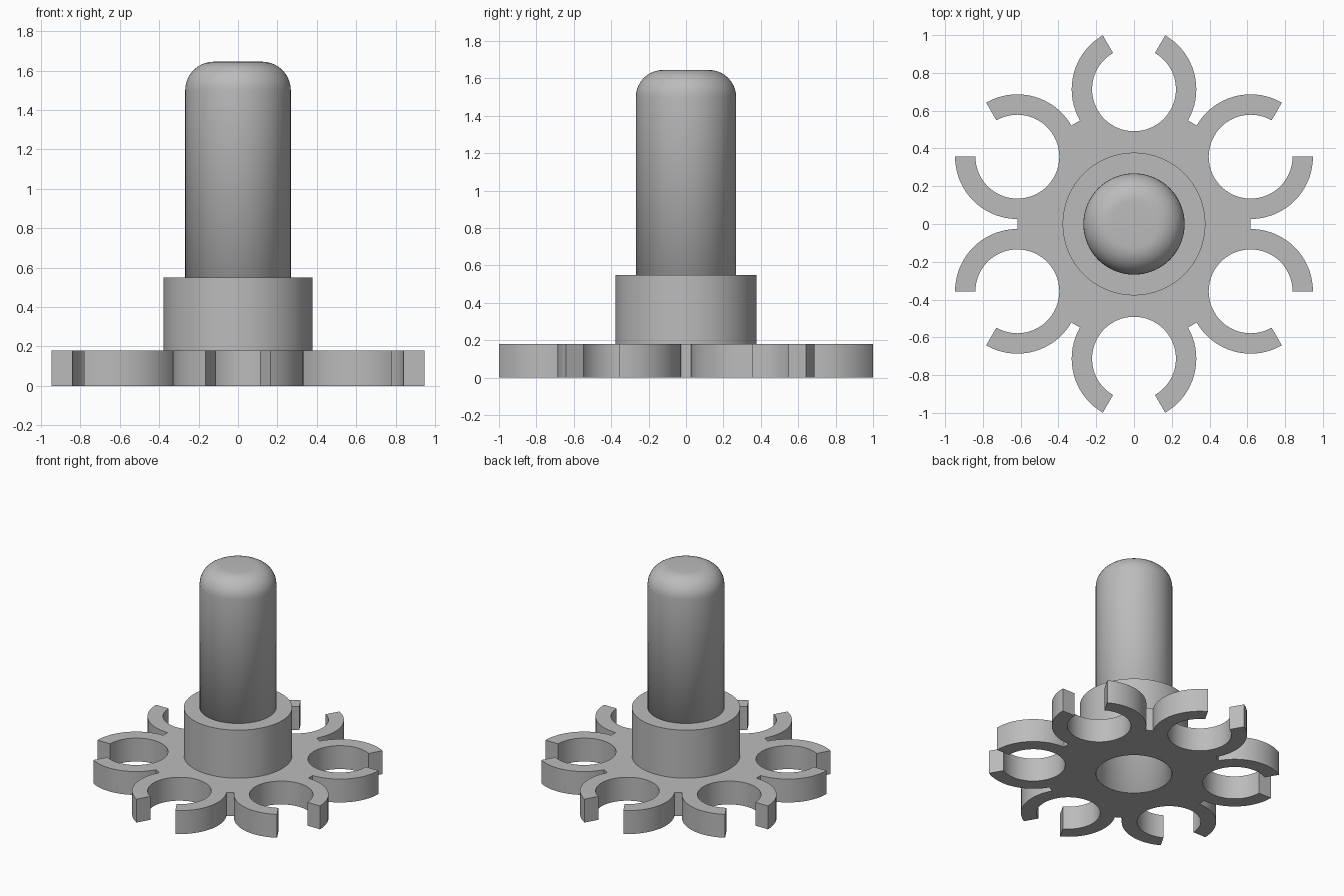
import bpy, bmesh
from math import sin, cos, radians, pi
from mathutils import Matrix, Vector

cube = bpy.data.objects.get("Cube")
if cube:
    bpy.data.objects.remove(cube, do_unlink=True)

grey = bpy.data.materials.new("plain grey")
grey.use_nodes = True
grey.diffuse_color = (0.5, 0.5, 0.5, 1)
grey.node_tree.nodes["Principled BSDF"].inputs["Base Color"].default_value = (0.5, 0.5, 0.5, 1)

PLATE_H, COLLAR_H, TOP = 0.18, 0.55, 1.645
POST_R, COLLAR_R = 0.268, 0.378
CLIP_DIST, CLIP_OUT, CLIP_IN = 0.713, 0.33, 0.222


def arc(cx, r, a0, a1, n):
    """Points on an arc, angles in degrees."""
    angles = [radians(a0 + (a1 - a0) * i / n) for i in range(n + 1)]
    return [Vector((cx + r * cos(a), r * sin(a), 0)) for a in angles]


def finish(name, bm):
    bmesh.ops.remove_doubles(bm, verts=bm.verts, dist=0.0005)
    bmesh.ops.recalc_face_normals(bm, faces=bm.faces)
    mesh = bpy.data.meshes.new(name)
    bm.to_mesh(mesh)
    bm.free()
    mesh.materials.append(grey)
    obj = bpy.data.objects.new(name, mesh)
    bpy.context.collection.objects.link(obj)
    bpy.ops.object.select_all(action='DESELECT')
    obj.select_set(True)
    bpy.context.view_layer.objects.active = obj
    bpy.ops.object.shade_smooth_by_angle(angle=radians(30))
    return obj


def lathe(name, profile, steps=72):
    """Revolve (radius, height) points around z."""
    bm = bmesh.new()
    verts = [bm.verts.new((r, 0, z)) for r, z in profile]
    edges = [bm.edges.new(pair) for pair in zip(verts, verts[1:])]
    bmesh.ops.spin(bm, geom=verts + edges, cent=(0, 0, 0), axis=(0, 0, 1),
                   angle=2 * pi, steps=steps)
    return finish(name, bm)


# Base plate: six equal sectors, each carrying one open clip ring
notch = arc(0, CLIP_DIST * cos(pi / 6), -30, 30, 1)
outer = ([notch[0]]
         + arc(CLIP_DIST, CLIP_OUT, -120, -30, 18)
         + arc(CLIP_DIST, CLIP_IN, -30, -330, 50)
         + arc(CLIP_DIST, CLIP_OUT, 30, 120, 18)
         + [notch[1]])
bore = arc(0, POST_R, 30, -30, 12)
bm = bmesh.new()
for k in range(6):
    turn = Matrix.Rotation(radians(30 + 60 * k), 3, 'Z')
    lift = Vector((0, 0, PLATE_H))
    low = [bm.verts.new(turn @ p) for p in outer + bore]
    high = [bm.verts.new(turn @ p + lift) for p in outer + bore]
    bm.faces.new(high)
    bm.faces.new(low[::-1])
    for i in range(len(outer) - 1):
        bm.faces.new((low[i], low[i + 1], high[i + 1], high[i]))
finish("clip_plate", bm)

# Collar around the foot of the post
lathe("collar", [(COLLAR_R, PLATE_H), (COLLAR_R, COLLAR_H), (POST_R, COLLAR_H)])

# Hollow post, open at the bottom, with a rounded top edge
fillet = 0.145
rounded = [(POST_R - fillet + fillet * cos(a), TOP - fillet + fillet * sin(a))
           for a in [pi / 2 * i / 10 for i in range(11)]]
post = lathe("post", [(POST_R, 0)] + rounded + [(0, TOP)])
shell = post.modifiers.new("thin wall", 'SOLIDIFY')
shell.thickness = 0.004
shell.offset = -1
